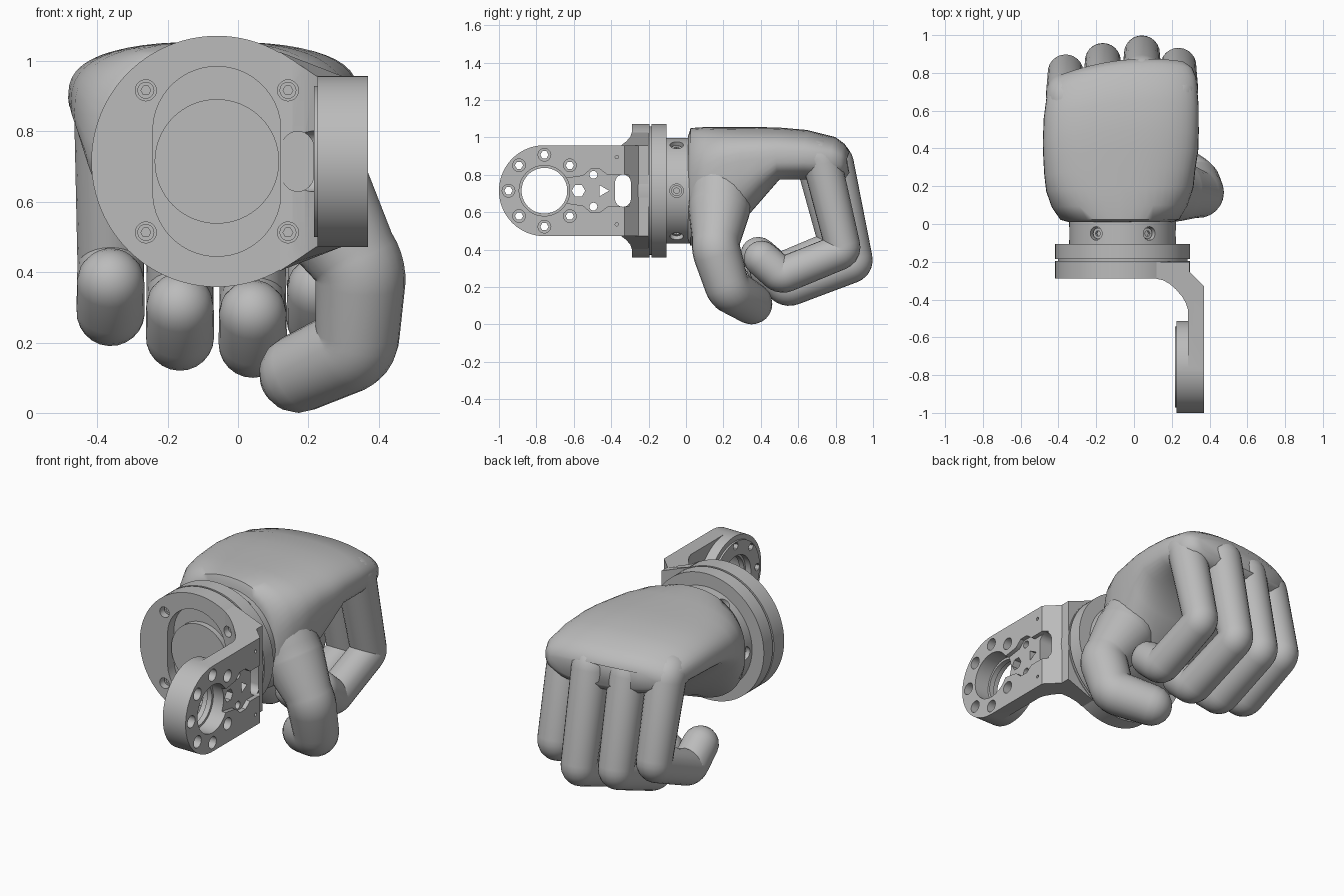
import bpy, bmesh, math
from mathutils import Vector, Quaternion

if "Cube" in bpy.data.objects:
    bpy.data.objects.remove(bpy.data.objects["Cube"])

grey = bpy.data.materials.new("light_grey")
grey.diffuse_color = (0.5, 0.5, 0.5, 1)
grey.use_nodes = True
grey.node_tree.nodes["Principled BSDF"].inputs["Base Color"].default_value = (0.5, 0.5, 0.5, 1)


def smooth(ob, angle=35):
    ob.data.polygons.foreach_set("use_smooth", [True] * len(ob.data.polygons))
    ob.data.set_sharp_from_angle(angle=math.radians(angle))


def loft(name, rings, angle=35):
    """Skin a list of equal rings and cap both ends."""
    bm = bmesh.new()
    vr = [[bm.verts.new(p) for p in ring] for ring in rings]
    n = len(vr[0])
    for a, b in zip(vr, vr[1:]):
        for i in range(n):
            bm.faces.new((a[i], a[(i + 1) % n], b[(i + 1) % n], b[i]))
    bm.faces.new(vr[0][::-1])
    bm.faces.new(vr[-1])
    bmesh.ops.recalc_face_normals(bm, faces=bm.faces[:])
    me = bpy.data.meshes.new(name)
    bm.to_mesh(me)
    bm.free()
    me.materials.append(grey)
    ob = bpy.data.objects.new(name, me)
    bpy.context.scene.collection.objects.link(ob)
    smooth(ob, angle)
    return ob


def prism(name, loop, place, lo, hi):
    return loft(name, [[place(a, b, h) for a, b in loop] for h in (lo, hi)])


def circle(a, b, r, n=32):
    return [(a + r * math.cos(i * math.tau / n), b + r * math.sin(i * math.tau / n)) for i in range(n)]


def slot(a, b, r, half, n=48):
    """Circle of radius r stretched by half up and down."""
    turns = [(i + 0.5) * math.tau / n for i in range(n)]
    return [(a + r * math.cos(t), b + r * math.sin(t) + math.copysign(half, math.sin(t))) for t in turns]


def along_x(a, b, h): return Vector((h, a, b))
def along_y(a, b, h): return Vector((a, h, b))


def combine(target, others, operation="DIFFERENCE"):
    """Apply booleans one by one and remove the helper objects."""
    for other in others:
        mod = target.modifiers.new("bool", "BOOLEAN")
        mod.operation, mod.solver, mod.object = operation, "EXACT", other
        bpy.context.view_layer.update()
        dg = bpy.context.evaluated_depsgraph_get()
        me = bpy.data.meshes.new_from_object(target.evaluated_get(dg))
        target.modifiers.clear()
        target.data = me
        bpy.data.objects.remove(other)
    smooth(target)


def tube(name, pts, radii, bend, n=24):
    """Round-ended tube along a path whose corners are softened."""
    pts = [Vector(p) for p in pts]
    path = [(pts[0], radii[0])]
    for i in range(1, len(pts) - 1):
        a, p, b = pts[i - 1:i + 2]
        p1 = p + (a - p).normalized() * min(bend, (a - p).length * 0.45)
        p2 = p + (b - p).normalized() * min(bend, (b - p).length * 0.45)
        for k in range(6):
            t = k / 5
            path.append((p1 * (1 - t) ** 2 + p * 2 * t * (1 - t) + p2 * t * t, radii[i]))
    path.append((pts[-1], radii[-1]))
    # hemispherical ends
    d0, d1 = (pts[0] - pts[1]).normalized(), (pts[-1] - pts[-2]).normalized()
    arc = [math.radians(x) for x in (20, 40, 58, 73, 85)]
    head = [(pts[0] + d0 * radii[0] * math.sin(t), radii[0] * math.cos(t)) for t in arc[::-1]]
    tail = [(pts[-1] + d1 * radii[-1] * math.sin(t), radii[-1] * math.cos(t)) for t in arc]
    path = head + path + tail
    rings, tan, side = [], None, None
    for i, (p, r) in enumerate(path):
        new = (path[min(i + 1, len(path) - 1)][0] - path[max(i - 1, 0)][0]).normalized()
        if side is None:
            side = new.orthogonal().normalized()
        else:
            side = tan.rotation_difference(new) @ side
        tan = new
        rings.append([p + Quaternion(tan, j * math.tau / n) @ side * r for j in range(n)])
    return loft(name, rings, 60)


CX, CZ = -0.06, 0.715   # wrist axis

# Palm: rounded sections from wrist to knuckles (y, centre x, half width, mid z, up, down)
sections = [(0.012, -0.07, 0.28, 0.74, 0.27, 0.28), (0.025, -0.075, 0.315, 0.75, 0.30, 0.32),
            (0.10, -0.075, 0.36, 0.79, 0.265, 0.33), (0.20, -0.075, 0.39, 0.85, 0.205, 0.35),
            (0.30, -0.075, 0.40, 0.875, 0.18, 0.315), (0.40, -0.07, 0.41, 0.885, 0.17, 0.215),
            (0.50, -0.07, 0.413, 0.895, 0.158, 0.115), (0.65, -0.068, 0.41, 0.895, 0.145, 0.115),
            (0.80, -0.065, 0.395, 0.89, 0.112, 0.12), (0.85, -0.068, 0.375, 0.88, 0.085, 0.10),
            (0.875, -0.07, 0.33, 0.875, 0.05, 0.06)]
rings = []
for y, cx, hw, zc, up, down in sections:
    ring = []
    lift = min(0.62, y * 3) if y < 0.45 else 0.2   # thin heel on the little finger side
    for i in range(48):
        c, s = math.cos(i * math.tau / 48), math.sin(i * math.tau / 48)
        e = 2 / 2.7 if y > 0.05 else 2 / 2.3
        c, s = math.copysign(abs(c) ** e, c), math.copysign(abs(s) ** e, s)
        x = cx + hw * c
        z = zc + s * (up if s > 0 else down * (1 + (0.2 if c > 0 else lift) * c))
        ring.append(Vector((x, y - 0.1 * y / 0.86 * ((x - 0.07) / 0.5) ** 2, z)))
    rings.append(ring)
palm = loft("palm", rings, 50)

# Four curled fingers, thicker at the knuckle: x, furthest y, lowest z
for name, x, far, low in (("little_finger", -0.362, 0.90, 0.19), ("ring_finger", -0.165, 0.96, 0.12),
                          ("middle_finger", 0.042, 1.0, 0.10), ("index_finger", 0.235, 0.935, 0.17)):
    y = 0.51 + (far - 0.935) * 0.5
    tube(name, [(x * 0.95, far - 0.44, 0.905), (x, far - 0.212, 0.885), (x, far - 0.092, low + 0.225),
                (x, y, low + 0.09), (x, y - 0.105, low + 0.182)],
         [0.09, 0.104, 0.095, 0.097, 0.096], 0.028)

# Thumb with a broad base blending into the palm
tube("thumb", [(0.12, 0.185, 0.80), (0.205, 0.18, 0.64), (0.35, 0.157, 0.41), (0.338, 0.225, 0.188),
               (0.172, 0.35, 0.112)], [0.165, 0.165, 0.128, 0.12, 0.112], 0.04)

# Wrist collar with six radial screws
collar = prism("wrist_collar", circle(CX, CZ, 0.283, 72), along_y, -0.12, 0.03)


def radial(t):
    c, s = math.cos(t), math.sin(t)
    return lambda a, b, h: Vector((CX + h * c - a * s, -0.05 + b, CZ + h * s + a * c))


turns = [i * math.tau / 6 for i in range(6)]
combine(collar, [prism("cut", circle(0, 0, 0.036, 20), radial(t), 0.235, 0.35) for t in turns])
for t in turns:
    screw = prism("collar_screw", circle(0, 0, 0.029, 20), radial(t), 0.22, 0.262)
    combine(screw, [prism("cut", circle(0, 0, 0.016, 6), radial(t), 0.245, 0.3)])

# Flange discs with a groove between, and a recessed front
prism("rear_flange", circle(CX, CZ, 0.357, 96), along_y, -0.185, -0.105)
prism("flange_core", circle(CX, CZ, 0.343, 96), along_y, -0.20, -0.17)
flange = prism("front_flange", circle(CX, CZ, 0.357, 96), along_y, -0.288, -0.196)
bolts = [(CX + 0.202 * sx, CZ + 0.202 * sz) for sx in (-1, 1) for sz in (-1, 1)]


def bolt_cuts():
    return [prism("cut", circle(x, z, 0.03, 20), along_y, -0.4, -0.225) for x, z in bolts]


combine(flange, [prism("cut", slot(CX, CZ, 0.182, 0.088), along_y, -0.3, -0.23)] + bolt_cuts())
prism("flange_hub", circle(CX, CZ, 0.177, 64), along_y, -0.262, -0.2)
for x, z in bolts:
    screw = prism("flange_screw", circle(x, z, 0.024, 20), along_y, -0.255, -0.21)
    combine(screw, [prism("cut", circle(x, z, 0.014, 6), along_y, -0.3, -0.235)])

# Side bracket: curved foot and arm, flared where it meets the flange
HY = -0.757
foot = [(0.37, HY), (0.37, -0.33), (0.295, -0.255), (0.295, -0.2), (0.12, -0.2), (0.12, -0.29),
        (0.155, -0.298), (0.19, -0.318), (0.222, -0.346), (0.255, -0.385), (0.275, -0.42),
        (0.285, -0.45), (0.285, HY)]
rings = []
for side in (-1, 1):
    rings.append([Vector((x, y, CZ + side * (0.243 + 0.068 * max(0, min(1, (0.222 - x) / 0.1)))))
                  for x, y in foot])
bracket = loft("side_bracket", rings)
combine(bracket, [prism("boss", circle(HY, CZ, 0.243, 96), along_x, 0.226, 0.37),
                  prism("ring", circle(HY, CZ, 0.215, 64), along_x, 0.216, 0.30)], "UNION")

# Bracket cut-outs: bore, pocket, slot, bolt ring and small openings
upper = [(-0.65, 0.065), (-0.55, 0.08), (-0.51, 0.115), (-0.46, 0.115), (-0.42, 0.085), (-0.27, 0.085)]
pocket = [(y, CZ + d) for y, d in upper] + [(y, CZ - d) for y, d in upper[::-1]]
cuts = [prism("cut", circle(HY, CZ, 0.135, 64), along_x, 0.1, 0.5),
        prism("cut", pocket, along_x, 0.345, 0.5),
        prism("cut", slot(-0.337, CZ, 0.042, 0.044), along_x, 0.0, 0.5),
        prism("cut", slot(0.17, CZ, 0.045, 0.04), along_y, -0.4, -0.27),
        prism("cut", circle(-0.575, CZ, 0.036, 6), along_x, 0.1, 0.5),
        prism("cut", circle(-0.445, CZ, 0.034, 3), along_x, 0.1, 0.5)] + bolt_cuts()
for s in (-1, 1):
    cuts.append(prism("cut", circle(-0.495, CZ + s * 0.085, 0.021, 16), along_x, 0.1, 0.5))
    cuts.append(prism("cut", circle(-0.37, CZ + s * 0.18, 0.009, 12), along_x, 0.34, 0.5))
for i in range(1, 8):
    t = i * math.tau / 8
    y, z = HY + 0.192 * math.cos(t), CZ + 0.192 * math.sin(t)
    cuts.append(prism("cut", circle(y, z, 0.034, 20), along_x, 0.32, 0.5))
    cuts.append(prism("cut", circle(y, z, 0.022, 6), along_x, 0.1, 0.5))
combine(bracket, cuts)

# Thin lip inside the bore
lip = prism("bore_lip", circle(HY, CZ, 0.14, 64), along_x, 0.25, 0.28)
combine(lip, [prism("cut", circle(HY, CZ, 0.122, 64), along_x, 0.2, 0.4)])
